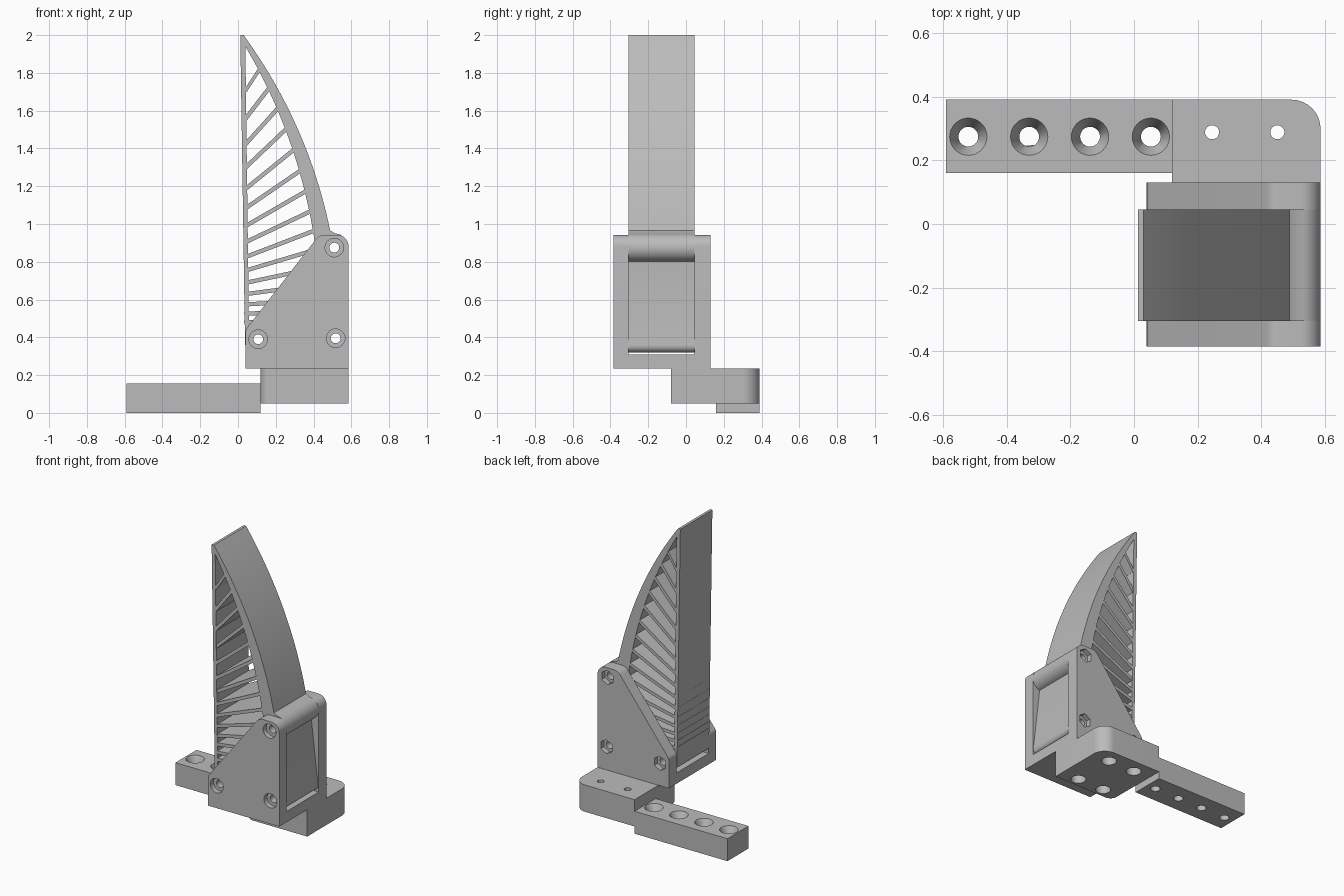
import bpy, bmesh, math
from mathutils import Vector

cube = bpy.data.objects.get("Cube")
if cube:
    bpy.data.objects.remove(cube)

grey = bpy.data.materials.new("plain grey")
grey.use_nodes = True
COLOUR = (0.5, 0.5, 0.5, 1)
grey.diffuse_color = COLOUR
grey.node_tree.nodes["Principled BSDF"].inputs["Base Color"].default_value = COLOUR


def new_object(name, bm):
    bmesh.ops.recalc_face_normals(bm, faces=bm.faces)
    mesh = bpy.data.meshes.new(name)
    bm.to_mesh(mesh)
    bm.free()
    mesh.materials.append(grey)
    obj = bpy.data.objects.new(name, mesh)
    bpy.context.collection.objects.link(obj)
    return obj


def add_prism(bm, points, low, high, axis):
    """Extrude a flat outline along z (outline in x, y) or y (outline in x, z)."""
    def place(p, h):
        return (p[0], p[1], h) if axis == "z" else (p[0], h, p[1])
    a = [bm.verts.new(place(p, low)) for p in points]
    b = [bm.verts.new(place(p, high)) for p in points]
    bm.faces.new(a)
    bm.faces.new(b[::-1])
    for i in range(len(a)):
        j = (i + 1) % len(a)
        bm.faces.new((a[i], a[j], b[j], b[i]))


def prism(name, points, low, high, axis):
    bm = bmesh.new()
    add_prism(bm, points, low, high, axis)
    return new_object(name, bm)


def rect(x0, x1, y0, y1):
    return [(x0, y0), (x1, y0), (x1, y1), (x0, y1)]


def rounded(corners, steps=10):
    """Outline from (x, y, radius) corners."""
    out = []
    for i, (x, y, r) in enumerate(corners):
        p = Vector((x, y))
        if not r:
            out.append((x, y))
            continue
        u = (Vector(corners[i - 1][:2]) - p).normalized()
        v = (Vector(corners[(i + 1) % len(corners)][:2]) - p).normalized()
        half = u.angle(v) / 2
        c = p + (u + v).normalized() * r / math.sin(half)
        t = r / math.tan(half)
        for k in range(steps + 1):
            d = (p + u * t - c).lerp(p + v * t - c, k / steps)
            out.append(tuple(c + d.normalized() * r))
    return out


def ring(cx, cy, r, n=32, start=0.0, sweep=360.0):
    count = n if sweep == 360 else n + 1
    angles = [math.radians(start + sweep * i / n) for i in range(count)]
    return [(cx + r * math.cos(a), cy + r * math.sin(a)) for a in angles]


def bezier(p, c, q, n=24):
    p, c, q = Vector(p), Vector(c), Vector(q)
    return [tuple(p.lerp(c, i / n).lerp(c.lerp(q, i / n), i / n)) for i in range(n + 1)]


def cut(obj, cutter):
    cutter.hide_render = True
    mod = obj.modifiers.new("cut", "BOOLEAN")
    mod.operation = "DIFFERENCE"
    mod.solver = "EXACT"
    mod.object = cutter
    bpy.ops.object.select_all(action="DESELECT")
    bpy.context.view_layer.objects.active = obj
    obj.select_set(True)
    bpy.ops.object.modifier_apply(modifier=mod.name)
    bpy.data.objects.remove(cutter)


def smooth(obj):
    bpy.ops.object.select_all(action="DESELECT")
    bpy.context.view_layer.objects.active = obj
    obj.select_set(True)
    bpy.ops.object.shade_smooth_by_angle(angle=math.radians(25))


FRONT, BACK = -0.385, 0.13          # outer faces of the clamp
FIN_FRONT, FIN_BACK = -0.305, 0.045
BOLTS = [(0.51, 0.875), (0.107, 0.39), (0.517, 0.395)]

# Mounting arm with four countersunk holes
arm = prism("mounting_arm", rect(-0.59, 0.12, 0.16, 0.39), 0, 0.155, "z")
for i in range(4):
    x, y = -0.52 + 0.191 * i, 0.274
    cut(arm, prism("hole", ring(x, y, 0.031), -0.1, 0.3, "z"))
    bm = bmesh.new()
    bmesh.ops.create_cone(bm, cap_ends=True, segments=32, radius1=0.031, radius2=0.059, depth=0.06)
    bmesh.ops.translate(bm, vec=(x, y, 0.126), verts=bm.verts)
    cut(arm, new_object("countersink", bm))

# Base block with holes widened from below
base = prism("base_block", rounded([(0.12, -0.08, 0.05), (0.585, -0.08, 0),
                                    (0.585, 0.39, 0.09), (0.12, 0.39, 0)]), 0.05, 0.235, "z")
for x in (0.245, 0.45):
    for y in (-0.015, 0.288):
        cut(base, prism("hole", ring(x, y, 0.022), 0, 0.3, "z"))
        cut(base, prism("recess", ring(x, y, 0.048), 0, 0.11, "z"))

# Clamp: two side plates joined by a floor
plate = rounded([(0.04, 0.235, 0), (0.585, 0.235, 0), (0.585, 0.942, 0.06),
                 (0.43, 0.942, 0.06), (0.04, 0.44, 0.04)])
clamp = prism("clamp", plate, FRONT, BACK, "y")
cut(clamp, prism("slot", rect(-0.1, 0.8, 0.31, 1.2), FIN_FRONT, FIN_BACK, "y"))
for x, z in BOLTS:
    cut(clamp, prism("bolt_hole", ring(x, z, 0.026), -0.6, 0.4, "y"))
    cut(clamp, prism("bolt_recess", ring(x, z, 0.049), -0.6, FRONT + 0.035, "y"))
    cut(clamp, prism("nut_pocket", ring(x, z, 0.049, 6, 30), BACK - 0.035, 0.4, "y"))

# Finger frame: straight back wall, curved outer wall, bolt boss and foot
lower = rounded([(0.529, 0.80, 0), (0.585, 0.32, 0.035), (0.038, 0.32, 0.05), (0.012, 2.0, 0)])
outline = bezier((0.03, 2.0), (0.372, 1.528), (0.488, 0.965))
outline += ring(*BOLTS[0], 0.075, 16, 85, -160) + lower
finger = prism("finger_frame", outline, FIN_FRONT, FIN_BACK, "y")
inner = bezier((0.039, 1.94), (0.313, 1.475), (0.40, 0.945)) + [(0.425, 0.8), (0.45, 0.47)]
cut(finger, prism("window", inner + [(0.2, 0.455), (0.058, 0.455)], -0.6, 0.4, "y"))
for x, z in BOLTS:
    cut(finger, prism("bolt_hole", ring(x, z, 0.026), -0.6, 0.4, "y"))


def inner_x(z):
    """Inner face of the curved wall at a height."""
    for (xa, za), (xb, zb) in zip(inner, inner[1:]):
        if zb <= z <= za:
            return xa + (xb - xa) * (za - z) / (za - zb)
    return 0.04


# Ribs: heights shrink by a fixed ratio while the slope flattens
bm = bmesh.new()
for i in range(15):
    angle = math.radians(max(57 - 4.5 * i, 3))
    d = Vector((math.cos(angle), math.sin(angle)))
    n = Vector((-d.y, d.x)) * (0.011 if i else 0.009)
    start = Vector((0.045, 1.713 * 0.913 ** i))
    end = start.copy()
    while end.x < inner_x(end.y) + 0.012:
        end += d * 0.004
    start -= d * 0.012
    add_prism(bm, [start - n, end - n, end + n, start + n],
              FIN_FRONT + 0.001, FIN_BACK - 0.001, "y")
ribs = new_object("finger_ribs", bm)

for obj in (arm, base, clamp, finger):
    smooth(obj)
